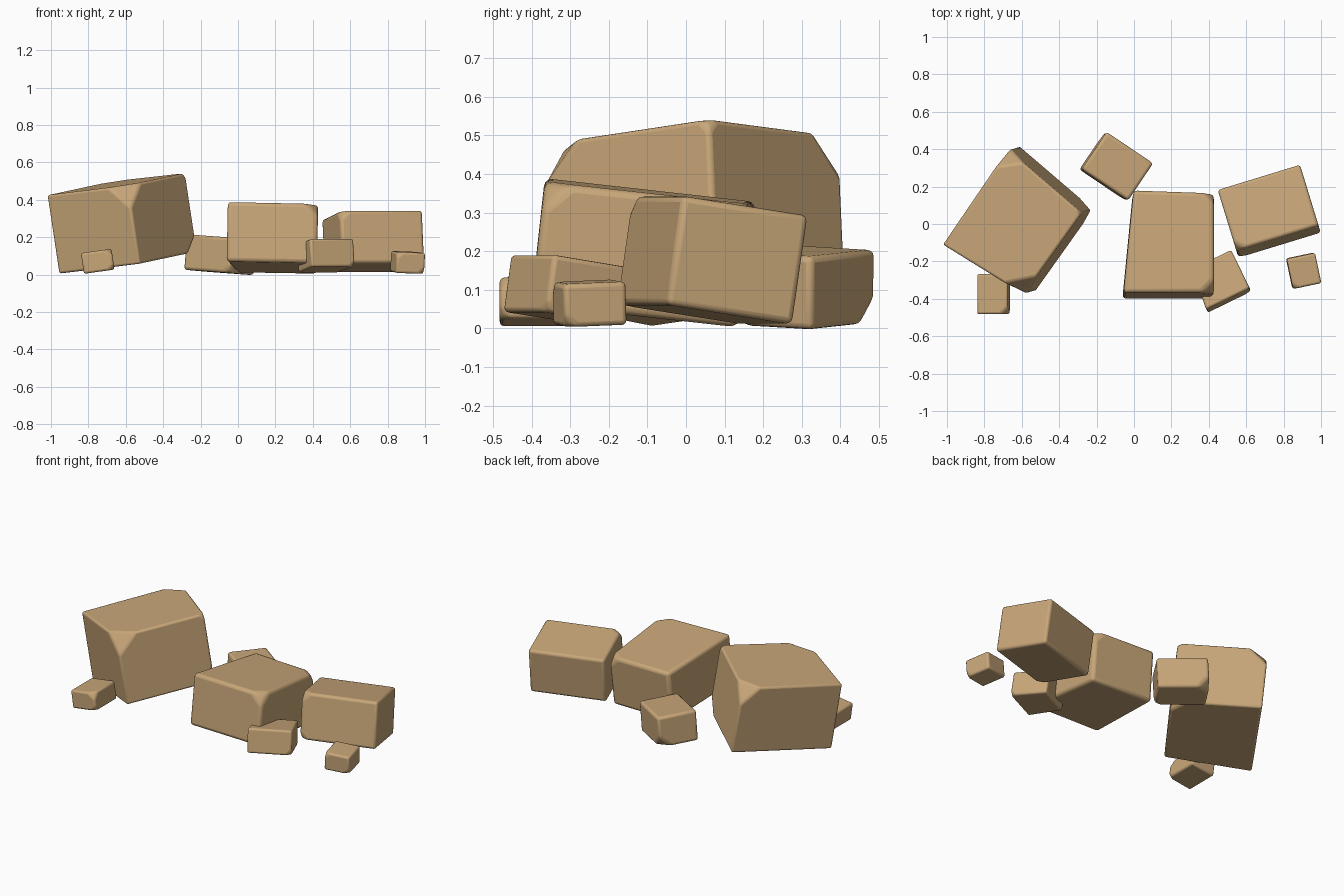
import bpy, bmesh
from math import radians, atan
from mathutils import Matrix, Vector

if "Cube" in bpy.data.objects:
    bpy.data.objects.remove(bpy.data.objects["Cube"], do_unlink=True)

stone = bpy.data.materials.new("tan_sandstone")
stone.use_nodes = True
tan = (0.58, 0.385, 0.19, 1)
stone.diffuse_color = tan
bsdf = stone.node_tree.nodes["Principled BSDF"]
bsdf.inputs["Base Color"].default_value = tan
bsdf.inputs["Roughness"].default_value = 0.9


def corner_at(size, signs):
    return Vector([s / 2 * (1 if c == "+" else -1) for s, c in zip(size, signs)])


def boulder(name, center, size, yaw, rise, chips, edge, pulls={}):
    """Tilted block; rise = slope along its own x and y, chips = {corner signs: cut},
    pulls = {upright edge signs: sideways shift}."""
    bm = bmesh.new()
    bmesh.ops.create_cube(bm, size=1, matrix=Matrix.Diagonal((*size, 1)))
    corners = {signs: min(bm.verts, key=lambda v: (v.co - corner_at(size, signs)).length)
               for signs in (a + b + c for a in "+-" for b in "+-" for c in "+-")}

    # skew the block by shifting upright edges
    for signs, shift in pulls.items():
        for level in "+-":
            corners[signs + level].co += Vector((*shift, 0))

    # knock off the chipped corners
    for signs, cut in chips.items():
        bmesh.ops.bevel(bm, geom=[corners[signs]], offset=cut, offset_type='OFFSET',
                        segments=1, profile=0.5, affect='VERTICES')

    # turn and tilt the block into its resting pose
    pose = (Matrix.Translation(center) @ Matrix.Rotation(radians(yaw), 4, 'Z')
            @ Matrix.Rotation(-atan(rise[0]), 4, 'Y')
            @ Matrix.Rotation(atan(rise[1]), 4, 'X'))
    bm.transform(pose)
    bmesh.ops.recalc_face_normals(bm, faces=bm.faces)
    mesh = bpy.data.meshes.new(name)
    bm.to_mesh(mesh)
    bm.free()
    mesh.materials.append(stone)
    obj = bpy.data.objects.new(name, mesh)
    bpy.context.collection.objects.link(obj)

    # worn, rounded edges
    bevel = obj.modifiers.new("worn_edges", 'BEVEL')
    bevel.width = edge
    bevel.segments = 3
    bevel.limit_method = 'ANGLE'
    bevel.angle_limit = radians(15)
    bpy.ops.object.select_all(action='DESELECT')
    obj.select_set(True)
    bpy.context.view_layer.objects.active = obj
    bpy.ops.object.shade_smooth_by_angle(angle=radians(40))


# large blocks
boulder("large_boulder", (-0.61, 0.025, 0.277), (0.52, 0.60, 0.425), -34, (0.1, 0.12),
        {"+-+": 0.12, "-++": 0.11, "++-": 0.09, "+++": 0.03}, 0.025,
        {"++": (0.02, -0.06), "-+": (0.02, 0), "--": (0.01, -0.02)})
boulder("middle_boulder", (0.205, -0.11, 0.195), (0.44, 0.55, 0.32), 0, (-0.02, -0.11),
        {"+-+": 0.07, "+--": 0.05, "+++": 0.06}, 0.02,
        {"--": (-0.045, 0), "-+": (0.01, 0), "++": (0, -0.015)})
boulder("right_boulder", (0.723, 0.068, 0.177), (0.46, 0.345, 0.285), 17, (0.0, -0.15),
        {"--+": 0.05, "---": 0.04}, 0.018)

# small blocks
boulder("back_rock", (-0.095, 0.308, 0.106), (0.30, 0.24, 0.19), -34, (-0.06, -0.05),
        {"-+-": 0.07, "+--": 0.04}, 0.016)
boulder("front_rock", (0.47, -0.30, 0.1), (0.23, 0.23, 0.15), 26, (0.0, -0.15),
        {"+--": 0.03}, 0.012, {"--": (-0.03, 0)})
boulder("left_pebble", (-0.75, -0.375, 0.071), (0.165, 0.215, 0.112), 0, (0.14, 0.0),
        {"+-+": 0.04, "+--": 0.03}, 0.012)
boulder("right_pebble", (0.907, -0.25, 0.065), (0.155, 0.165, 0.112), 12, (-0.04, 0.04),
        {"+--": 0.03, "--+": 0.03}, 0.012)
